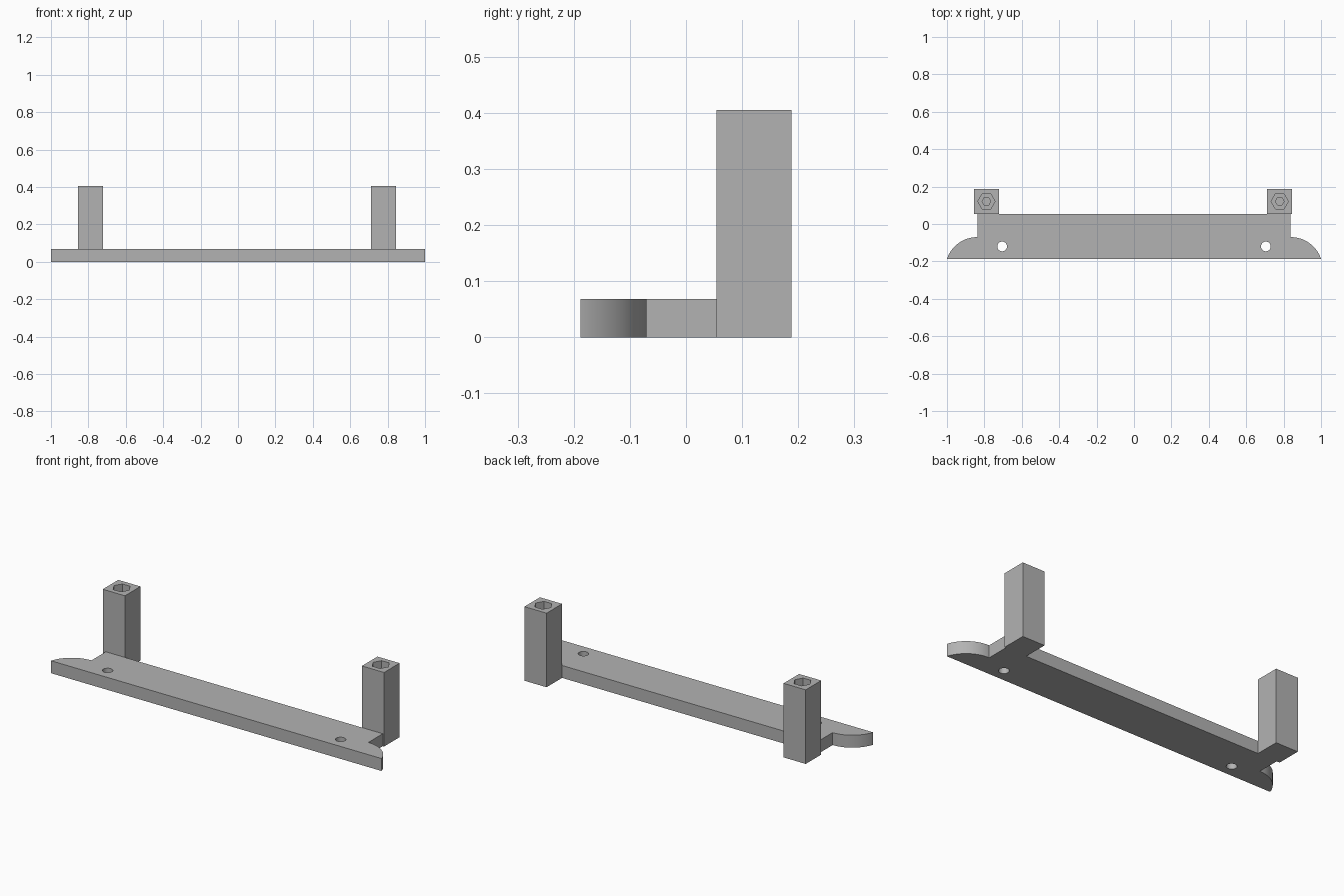
import bpy, bmesh, math

if "Cube" in bpy.data.objects:
    bpy.data.objects.remove(bpy.data.objects["Cube"])

GREY = (0.45, 0.45, 0.45, 1)
mat = bpy.data.materials.new("plain grey")
mat.use_nodes = True
mat.diffuse_color = GREY
mat.node_tree.nodes["Principled BSDF"].inputs["Base Color"].default_value = GREY


def prism(name, outline, z0, z1):
    """Extrude a flat outline upward from z0 to z1."""
    bm = bmesh.new()
    base = bm.faces.new([bm.verts.new((x, y, z0)) for x, y in outline])
    top = bmesh.ops.extrude_face_region(bm, geom=[base])["geom"]
    verts = [g for g in top if isinstance(g, bmesh.types.BMVert)]
    bmesh.ops.translate(bm, verts=verts, vec=(0, 0, z1 - z0))
    bmesh.ops.recalc_face_normals(bm, faces=bm.faces)
    mesh = bpy.data.meshes.new(name)
    bm.to_mesh(mesh)
    bm.free()
    mesh.materials.append(mat)
    obj = bpy.data.objects.new(name, mesh)
    bpy.context.collection.objects.link(obj)
    return obj


def ring(x, y, r, sides):
    step = math.tau / sides
    return [(x + r * math.cos(i * step), y + r * math.sin(i * step))
            for i in range(sides)]


def cut(obj, outline, z0, z1):
    """Subtract a prism from the object and discard the cutter."""
    cutter = prism("cutter", outline, z0, z1)
    cutter.hide_render = True
    mod = obj.modifiers.new("cut", "BOOLEAN")
    mod.operation, mod.solver, mod.object = "DIFFERENCE", "EXACT", cutter
    bpy.context.view_layer.objects.active = obj
    bpy.ops.object.modifier_apply(modifier=mod.name)
    bpy.data.objects.remove(cutter)


# Base plate: straight bar with a rounded ear at each end
FRONT, BACK, THICK = -0.188, 0.054, 0.068
SIDE, EAR_Y, R = 0.838, -0.07, 0.171
cy = EAR_Y - R
sweep = math.acos((FRONT - cy) / R)
arc = [(SIDE + R * math.sin(sweep * i / 20), cy + R * math.cos(sweep * i / 20))
       for i in range(21)]
arc[-1] = (1.0, FRONT)
half = arc[::-1] + [(SIDE, BACK)]
plate = prism("base_plate", half + [(-x, y) for x, y in reversed(half)], 0, THICK)

# Screw holes through the plate
for x in (-0.705, 0.705):
    cut(plate, ring(x, -0.12, 0.026, 40), -0.1, 0.2)

# Square posts with a hexagonal nut pocket and a narrower bore
W, HEIGHT = 0.067, 0.405
post_y = BACK + W
parts = [plate]
for name, x in (("right_post", -0.789), ("left_post", 0.779)):
    square = [(x + W * a, post_y + W * b)
              for a, b in ((-1, -1), (1, -1), (1, 1), (-1, 1))]
    post = prism(name, square, 0, HEIGHT)
    cut(post, ring(x, post_y, 0.046, 6), HEIGHT - 0.1, HEIGHT + 0.1)
    cut(post, ring(x, post_y, 0.023, 6), HEIGHT - 0.25, HEIGHT + 0.1)
    parts.append(post)

# Smooth the round walls, keep hard edges
bpy.ops.object.select_all(action="DESELECT")
plate.select_set(True)
bpy.context.view_layer.objects.active = plate
bpy.ops.object.shade_smooth_by_angle(angle=math.radians(30))
